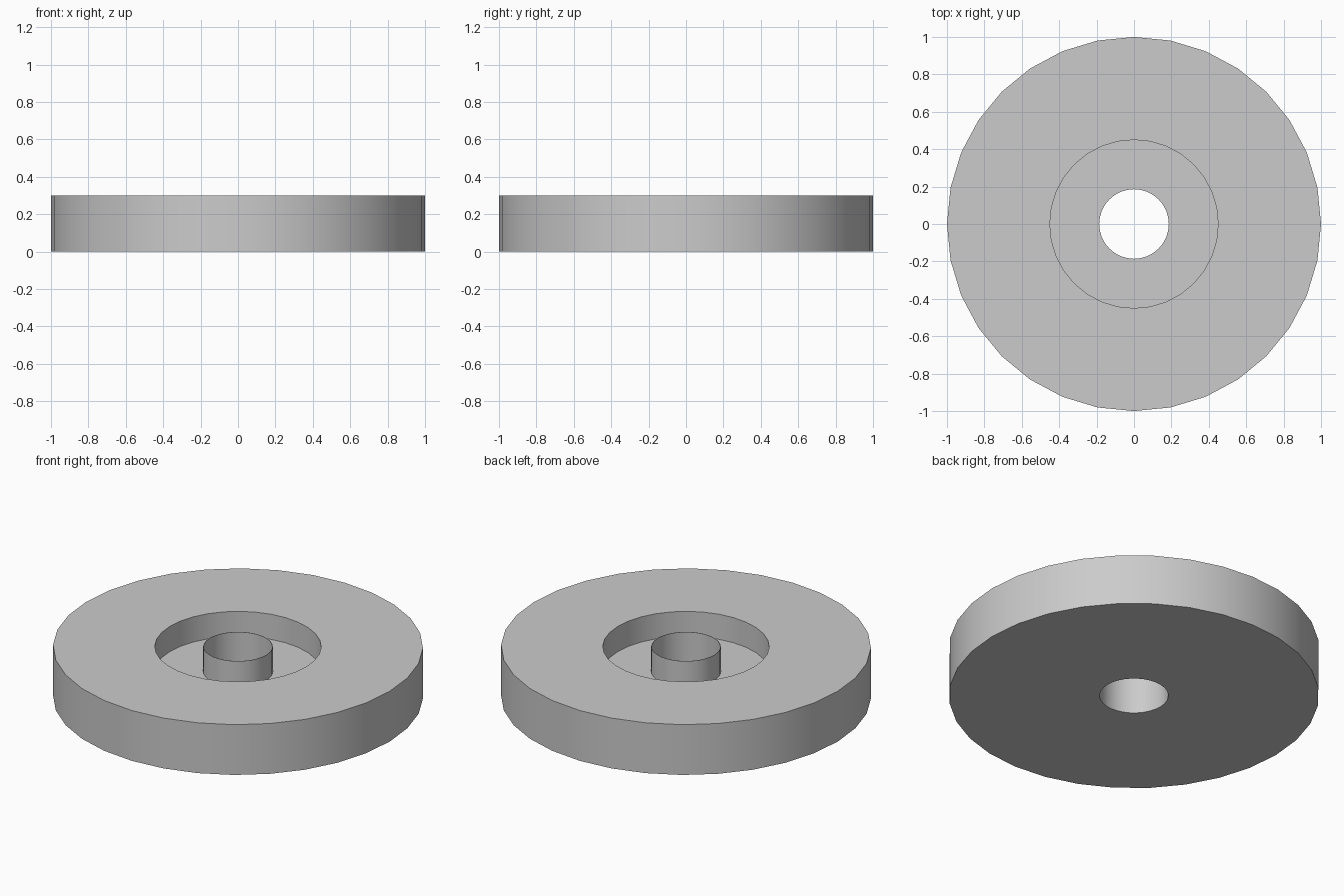
import bpy, bmesh, math

cube = bpy.data.objects.get("Cube")
if cube:
    bpy.data.objects.remove(cube, do_unlink=True)

SIDES = 32
HEIGHT = 0.3
FLOOR = 0.15
OUTER, RECESS, TUBE, BORE = 1.0, 0.45, 0.188, 0.186

grey = bpy.data.materials.new("plain grey")
grey.use_nodes = True
colour = (0.6, 0.6, 0.6, 1)
grey.diffuse_color = colour
grey.node_tree.nodes["Principled BSDF"].inputs["Base Color"].default_value = colour


def lathe(name, profile):
    """Turn a closed (radius, height) profile around the z axis."""
    bm = bmesh.new()
    rings = []
    for i in range(SIDES):
        a = 2 * math.pi * i / SIDES
        rings.append([bm.verts.new((r * math.cos(a), r * math.sin(a), z))
                      for r, z in profile])
    for i in range(SIDES):
        here, there = rings[i], rings[(i + 1) % SIDES]
        for j in range(len(profile)):
            k = (j + 1) % len(profile)
            bm.faces.new((here[j], there[j], there[k], here[k]))
    bmesh.ops.recalc_face_normals(bm, faces=bm.faces)
    mesh = bpy.data.meshes.new(name)
    bm.to_mesh(mesh)
    bm.free()
    mesh.materials.append(grey)
    obj = bpy.data.objects.new(name, mesh)
    bpy.context.collection.objects.link(obj)
    bpy.ops.object.select_all(action='DESELECT')
    obj.select_set(True)
    bpy.context.view_layer.objects.active = obj
    bpy.ops.object.shade_smooth_by_angle(angle=math.radians(30))
    return obj


# Disc with a round recess on top and a thin tube around the central bore
lathe("recessed_disc", [
    (BORE, 0), (OUTER, 0), (OUTER, HEIGHT), (RECESS, HEIGHT),
    (RECESS, FLOOR), (TUBE, FLOOR), (TUBE, HEIGHT), (BORE, HEIGHT),
])
